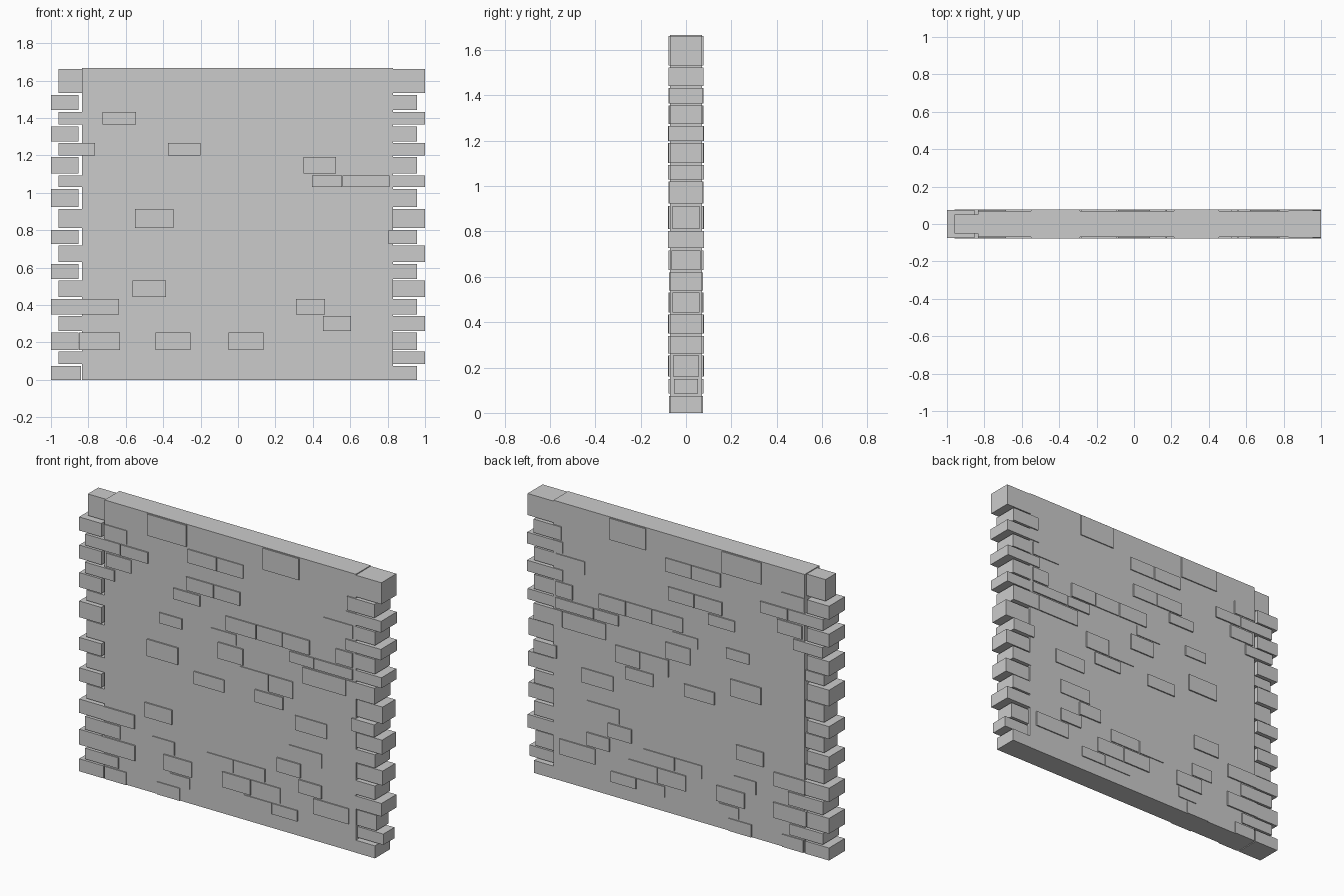
import bpy, bmesh, random
from mathutils import Matrix

random.seed(4)
GAP = 0.01

# Bottom height of each course, plus the top of the wall
LEVELS = [0, .085, .16, .262, .35, .443, .54, .63, .727, .812,
          .923, 1.03, 1.103, 1.2, 1.275, 1.365, 1.442, 1.533, 1.672]

# Raised bricks (left, right) in each course, bottom to top
RAISED = [
    [(-.83, -.69), (-.485, -.335)],
    [(-.96, -.74), (-.4, -.27), (.09, .275), (.28, .445)],
    [(-.85, -.63), (-.44, -.255), (-.05, .135), (.14, .33), (.55, .785)],
    [(-.96, -.73), (-.515, -.37), (-.155, .02), (.025, .23), (.455, .605)],
    [(-.84, -.635), (.31, .465)],
    [(-.565, -.385), (.39, .605)],
    [],
    [(.43, .64)],
    [(-.24, -.04), (.165, .35), (.805, .957)],
    [(-.55, -.345), (.065, .25), (.255, .415)],
    [(-.08, .085), (.48, .765), (.77, .957)],
    [(-.47, -.32), (-.13, .04), (.395, .555), (.56, .81)],
    [(-.03, .17), (.175, .345), (.35, .525), (.7, .81)],
    [(-.96, -.765), (-.375, -.2), (.765, 1)],
    [(-.82, -.655), (-.29, -.11), (-.105, .065), (.62, .81)],
    [(-.96, -.73), (-.725, -.545), (.765, 1)],
    [(-.835, -.685), (-.28, -.09), (-.085, .085), (.775, .957)],
    [(-.55, -.29), (.215, .455)],
]

# Courses whose right end brick is thinner than the wall: half depth
THIN_RIGHT = {1: .053, 2: .058, 5: .06, 7: .065, 9: .06}


def add_box(bm, x0, x1, half, z0, z1):
    m = Matrix.Translation(((x0 + x1) / 2, 0, (z0 + z1) / 2))
    m = m @ Matrix.Diagonal((x1 - x0, 2 * half, z1 - z0, 1))
    bmesh.ops.create_cube(bm, size=1, matrix=m)


def finish(bm, name):
    mesh = bpy.data.meshes.new(name)
    bm.to_mesh(mesh)
    bm.free()
    bpy.context.collection.objects.link(bpy.data.objects.new(name, mesh))


# Solid mortar core
core = bmesh.new()
add_box(core, -.835, .83, .07, 0, 1.667)
finish(core, "mortar_core")

# Courses: staggered end bricks and raised bricks passing through the wall
for i, bricks in enumerate(RAISED):
    z0, z1 = LEVELS[i], LEVELS[i + 1] - GAP
    left, right = (-1, .957) if i % 2 == 0 else (-.96, 1)
    bm = bmesh.new()
    for x0, x1 in bricks:
        add_box(bm, x0, x1, random.uniform(.075, .079), z0, z1)
    if not any(x0 == left for x0, x1 in bricks):
        half = .05 if i == 17 else (.075 if i % 2 == 0 else .064)
        inner = -.84 if i in (0, 4) else -.853
        add_box(bm, left, inner if i % 2 == 0 else -.8, half, z0, z1)
    if not any(x1 == right for x0, x1 in bricks):
        add_box(bm, .825, right, THIN_RIGHT.get(i, .071), z0, z1)
    finish(bm, f"brick_course_{i + 1:02d}")
